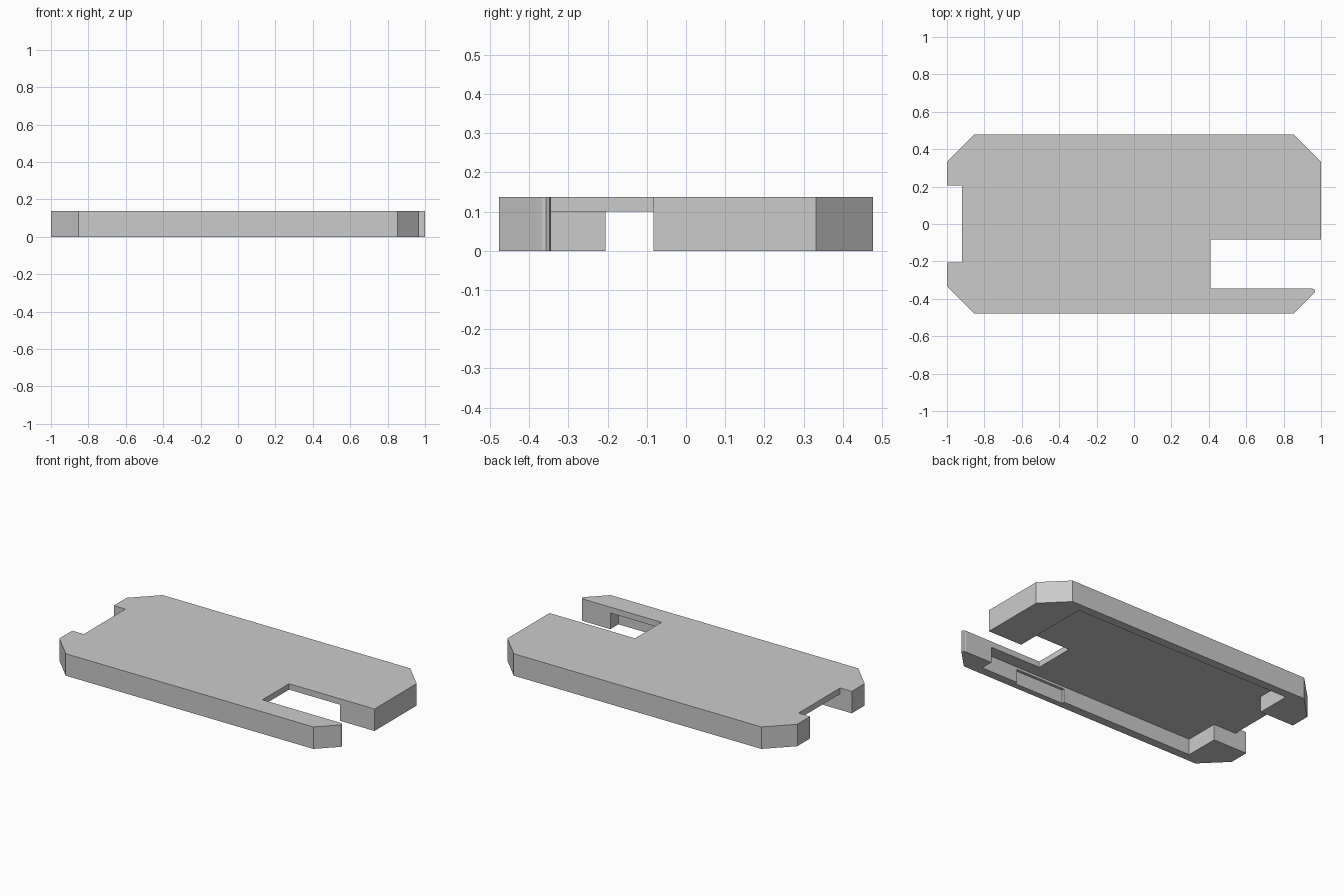
import bpy, bmesh

if "Cube" in bpy.data.objects:
    bpy.data.objects.remove(bpy.data.objects["Cube"], do_unlink=True)

HEIGHT, CEILING = 0.137, 0.1
HALF_X, HALF_Y, CUT = 1.0, 0.478, 0.146

grey = bpy.data.materials.new("light_grey")
grey.use_nodes = True
colour = (0.6, 0.6, 0.6, 1)
grey.diffuse_color = colour
grey.node_tree.nodes["Principled BSDF"].inputs["Base Color"].default_value = colour


def prism(name, outline, z0, z1):
    """Extrude a flat outline from z0 up to z1."""
    bm = bmesh.new()
    face = bm.faces.new([bm.verts.new((x, y, z0)) for x, y in outline])
    grown = bmesh.ops.extrude_face_region(bm, geom=[face])["geom"]
    top = [v for v in grown if isinstance(v, bmesh.types.BMVert)]
    bmesh.ops.translate(bm, verts=top, vec=(0, 0, z1 - z0))
    bmesh.ops.recalc_face_normals(bm, faces=bm.faces)
    mesh = bpy.data.meshes.new(name)
    bm.to_mesh(mesh)
    bm.free()
    mesh.materials.append(grey)
    obj = bpy.data.objects.new(name, mesh)
    bpy.context.collection.objects.link(obj)
    return obj


def box(name, x0, x1, y0, y1, z1):
    """Cutter box that starts below the floor."""
    return prism(name, [(x0, y0), (x1, y0), (x1, y1), (x0, y1)], -0.1, z1)


# Case outline: chamfered corners, port notch at -x, long slot at +x
outline = [
    (-HALF_X + CUT, -HALF_Y), (HALF_X - CUT, -HALF_Y),
    (0.965, -0.367), (0.968, -0.358), (0.963, -0.349), (0.95, -0.345),
    (0.41, -0.345), (0.41, -0.083), (HALF_X, -0.083),
    (HALF_X, HALF_Y - CUT), (HALF_X - CUT, HALF_Y),
    (-HALF_X + CUT, HALF_Y), (-HALF_X, HALF_Y - CUT),
    (-HALF_X, 0.205), (-0.92, 0.205), (-0.92, -0.205),
    (-HALF_X, -0.205), (-HALF_X, -HALF_Y + CUT),
]
case = prism("case_shell", outline, 0, HEIGHT)

# Hollows under the cover: main pocket, port channel, side recess
cutters = [
    box("pocket_cutter", -0.763, 0.763, -0.424, 0.424, CEILING),
    box("port_cutter", -1.1, -0.7, -0.205, 0.205, CEILING),
    box("side_recess_cutter", 0.16, 0.507, -0.441, -0.38, 0.085),
]
for cutter in cutters:
    cutter.hide_render = True
    mod = case.modifiers.new(cutter.name, "BOOLEAN")
    mod.operation = "DIFFERENCE"
    mod.solver = "EXACT"
    mod.object = cutter

# Apply the cuts and drop the cutters
bpy.context.view_layer.objects.active = case
case.select_set(True)
for cutter in cutters:
    bpy.ops.object.modifier_apply(modifier=cutter.name)
    bpy.data.objects.remove(cutter, do_unlink=True)
